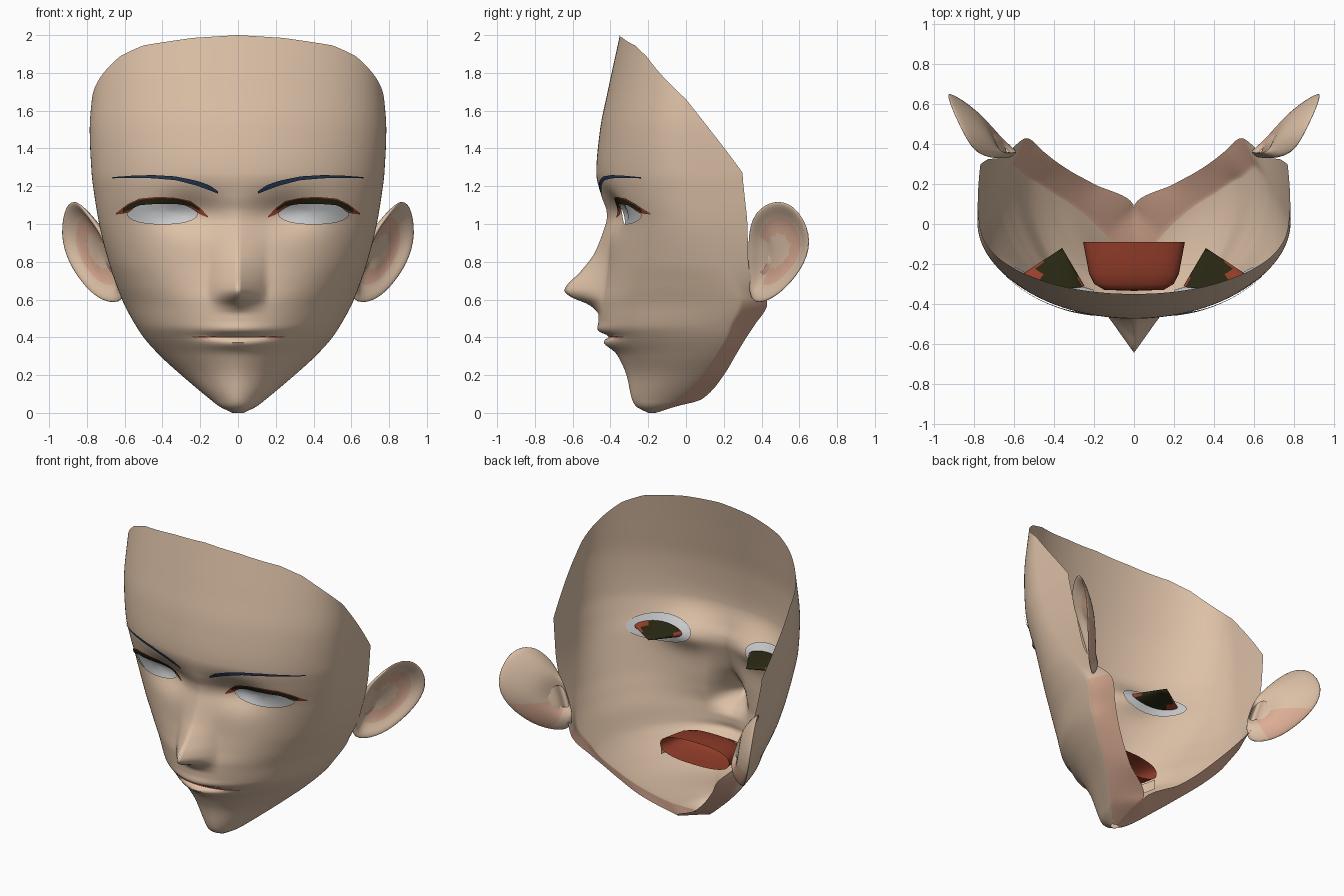
import bpy, bmesh, math
from mathutils import Vector

if "Cube" in bpy.data.objects:
    bpy.data.objects.remove(bpy.data.objects["Cube"])


def material(name, r, g, b):
    m = bpy.data.materials.new(name)
    m.diffuse_color = (r, g, b, 1)
    m.use_nodes = True
    m.node_tree.nodes["Principled BSDF"].inputs["Base Color"].default_value = m.diffuse_color
    return m


SKIN = material("skin", .72, .53, .385)
PINK = material("pink skin", .72, .42, .30)
WHITE = material("eye white", .6, .61, .62)
OLIVE = material("dark olive", .022, .02, .006)
RED = material("lash red", .30, .05, .025)
MOUTH = material("mouth red", .28, .045, .022)
NAVY = material("brow navy", .02, .045, .10)


def table(rows, t, smooth=False):
    """Lookup by first entry of each row: linear, or monotone cubic."""
    if t <= rows[0][0]:
        return rows[0][1:]
    if t >= rows[-1][0]:
        return rows[-1][1:]
    i = next(k for k in range(len(rows) - 1) if t <= rows[k + 1][0])
    a, b = rows[i], rows[i + 1]
    h = b[0] - a[0]
    f = (t - a[0]) / h
    out = []
    for k in range(1, len(a)):
        if not smooth:
            out.append(a[k] + (b[k] - a[k]) * f)
            continue

        def slope(j):
            j = max(0, min(len(rows) - 2, j))
            return (rows[j + 1][k] - rows[j][k]) / (rows[j + 1][0] - rows[j][0])

        def tangent(p, q):
            return 2 * p * q / (p + q) if p * q > 0 else 0
        s = slope(i)
        m0, m1 = tangent(slope(i - 1), s), tangent(s, slope(i + 1))
        out.append(a[k] * (1 + 2 * f) * (1 - f) ** 2 + b[k] * f * f * (3 - 2 * f)
                   + h * m0 * f * (1 - f) ** 2 + h * m1 * f * f * (f - 1))
    return out


def finish(name, bm, mats, rule=None, mirror=True, subsurf=0, angle=50):
    bmesh.ops.remove_doubles(bm, verts=bm.verts, dist=.0004)
    bmesh.ops.recalc_face_normals(bm, faces=bm.faces)
    if rule:
        for f in bm.faces:
            f.material_index = rule(f.calc_center_median())
    me = bpy.data.meshes.new(name)
    bm.to_mesh(me)
    bm.free()
    ob = bpy.data.objects.new(name, me)
    bpy.context.collection.objects.link(ob)
    for m in mats:
        me.materials.append(m)
    bpy.ops.object.select_all(action='DESELECT')
    ob.select_set(True)
    bpy.context.view_layer.objects.active = ob
    bpy.ops.object.shade_smooth_by_angle(angle=math.radians(angle))
    if mirror:
        ob.modifiers.new("mirror", 'MIRROR')
    if subsurf:
        s = ob.modifiers.new("smooth", 'SUBSURF')
        s.levels = s.render_levels = subsurf
    return ob


def loft(bm, rows, closed=False):
    """Skin quads between equally long rows of points."""
    vs = [[bm.verts.new(p) for p in r] for r in rows]
    n = len(rows[0])
    for a, b in zip(vs, vs[1:]):
        for i in range(n if closed else n - 1):
            j = (i + 1) % n
            bm.faces.new((a[i], a[j], b[j], b[i]))
    return vs


# Horizontal sections: z, half width, front y, y of widest point, back y, back x, roundness
SECTIONS = [
    (0, .03, -.20, -.17, -.16, 0, 2), (.035, .10, -.265, -.11, -.05, 0, 1.9),
    (.07, .145, -.285, -.05, .08, 0, 1.8), (.2, .30, -.315, .09, .20, .20, 1.7),
    (.3, .41, -.36, .16, .26, .31, 1.75), (.4, .50, -.43, .22, .32, .40, 1.85),
    (.46, .54, -.462, .24, .36, .45, 1.9), (.58, .605, -.465, .29, .43, .54, 1.95),
    (.68, .645, -.445, .25, .36, .63, 2.05), (.8, .685, -.425, .18, .33, .68, 2.1),
    (1.0, .735, -.412, .10, .325, .73, 2.1), (1.15, .76, -.452, .06, .31, .755, 2.05),
    (1.27, .775, -.475, .03, .30, .77, 2), (1.5, .785, -.455, .01, .30, .78, 2),
    (1.7, .77, -.415, 0, .30, .77, 2), (2.0, .74, -.35, 0, .30, .74, 2)]
NOSE = [(.53, 0), (.57, .045), (.62, .16), (.65, .193), (.75, .125), (.85, .062), (1.0, .018), (1.08, 0)]
EX, EZ, EW, EH = .40, 1.055, .185, .055


def bump(d, s):
    return math.exp(-(d / s) ** 2)


def face_y(x, z):
    w, yf, yc, _, _, n = table(SECTIONS, z, True)
    y = yc - (yc - yf) * max(0, 1 - min(1, x / w) ** n) ** (1 / n)
    y -= table(NOSE, z, True)[0] * max(0, 1 - x / .155) ** 1.1        # nose ridge
    y += .068 * bump(x - .25, .17) * bump(z - 1.065, .1)              # eye socket
    side = bump(x, .17)
    y += side * (.035 * bump(z - .405, .014) - .026 * bump(z - .365, .03) - .012 * bump(z - .44, .025))
    return y


def eye_r(x, z):
    return (abs((x - EX) / EW) ** 2.2 + abs((z - EZ) / EH) ** 2.2) ** (1 / 2.2)


# Face shell: swept sections, top trimmed along a sloping edge
TOP = [(0, 2.0), (.21, 1.985), (.47, 1.945), (.62, 1.89), (.77, 1.8), (1, 1.66), (1.4, 1.5), (2, 1.27)]
FRONT, BACK, LOW, HIGH = 56, 8, 92, 18
rows = []
for r in range(LOW + HIGH + 1):
    row = []
    for c in range(FRONT + BACK + 1):
        s = c / FRONT if c <= FRONT else 1 + (c - FRONT) / BACK
        z = 1.27 * min(r, LOW) / LOW
        if r > LOW:
            z += (table(TOP, s)[0] - 1.27) * (r - LOW) / HIGH
        w, yf, yc, yb, xb, n = table(SECTIONS, z, True)
        if s <= 1:
            x = w * math.sin(s * math.pi / 2)
            e = eye_r(x, z)
            if .85 < e < 1.15:                                       # snap to eye outline
                x, z = EX + (x - EX) / e, EZ + (z - EZ) / e
            row.append((x, face_y(x, z), z))
        else:
            row.append((w + (xb - w) * (s - 1), yc + (yb - yc) * (s - 1), z))
    rows.append(row)
bm = bmesh.new()
loft(bm, rows)
hole = [f for f in bm.faces if f.calc_center_median().y < 0
        and all(eye_r(v.co.x, v.co.z) < 1.01 for v in f.verts)]
bmesh.ops.delete(bm, geom=hole, context='FACES')


def under_jaw(c):
    return 1 if c.z < .6 and c.y > table(SECTIONS, c.z, True)[2] + .004 else 0


finish("face_shell", bm, [SKIN, PINK], under_jaw)


# Eye whites: rounded plates just behind the openings
def eye_ring(k, depth, h=.085):
    pts = []
    for i in range(32):
        a = i * math.tau / 32
        x, z = EX + .2 * k * math.cos(a), 1.068 + h * k * math.sin(a)
        pts.append((x, face_y(x, z) + depth, z))
    return pts


bm = bmesh.new()
loft(bm, [eye_ring(k, .012) for k in (1, .75, .5, .25, .0005)], True)
finish("eye_white", bm, [WHITE])

# Dark wedges behind the eyes
bm = bmesh.new()
base = eye_ring(.76, .022, .055)
tip = Vector((.36, -.12, 1.07))
loft(bm, [[Vector(p).lerp(tip, t) for p in base] for t in (0, .25, .5, .75, .999)], True)
finish("eye_back", bm, [OLIVE, RED], lambda c: 1 if c.x > .475 or c.x < .275 else 0)


# Strips lying on the face: (x, lower z, upper z)
def strip(name, prof, mat, lift):
    bm = bmesh.new()
    x0, x1 = prof[0][0], prof[-1][0]
    rows = []
    for i in range(33):
        x = x0 + (x1 - x0) * i / 32
        lo, hi = table(prof, x)
        rows.append([(x, face_y(x, z) - lift, z) for z in (lo, (lo + hi) / 2, hi)])
    loft(bm, rows)
    finish(name, bm, [mat])


strip("upper_lash", [(.205, 1.07, 1.085), (.25, 1.095, 1.115), (.32, 1.105, 1.133), (.42, 1.107, 1.138),
                     (.52, 1.1, 1.128), (.575, 1.075, 1.105), (.61, 1.06, 1.08)], OLIVE, .012)
strip("lash_edge", [(.16, 1.035, 1.042), (.2, 1.05, 1.085), (.25, 1.085, 1.122), (.33, 1.12, 1.139),
                    (.42, 1.125, 1.144), (.52, 1.11, 1.135), (.58, 1.06, 1.108), (.645, 1.05, 1.058)], RED, .008)
strip("eyebrow", [(.105, 1.16, 1.172), (.15, 1.178, 1.205), (.22, 1.204, 1.229), (.33, 1.232, 1.252),
                  (.45, 1.242, 1.259), (.56, 1.244, 1.256), (.665, 1.242, 1.248)], NAVY, .012)
strip("mouth_line", [(0, .398, .406), (.2, .398, .406), (.245, .401, .404)], MOUTH, .003)

# Mouth cavity: rounded bag widening to an open back
bm = bmesh.new()
rows = []
for y, w, h in ((-.335, .005, .005), (-.33, .15, .03), (-.3, .2, .05), (-.25, .225, .065), (-.17, .24, .072), (-.09, .255, .075)):
    row = []
    for i in range(33):
        a = i * math.tau / 32
        c, s = math.cos(a), math.sin(a)
        row.append((w * math.copysign(abs(c) ** .8, c), y, .42 + h * math.copysign(abs(s) ** .8, s)))
    rows.append(row)
loft(bm, rows)
finish("mouth_cavity", bm, [MOUTH], mirror=False)

# Lip lining: skin band curving back inside the mouth
bm = bmesh.new()
arc = [(0, -.345), (.1, -.335), (.17, -.315), (.22, -.27), (.25, -.2), (.268, -.12)]
loft(bm, [[(x, y, z) for x, y in arc] for z in (.335, .40)])
finish("lip_lining", bm, [SKIN])

# Ears: rim loop lofted inwards to a hollow and back to the head
RIM = [(.68, .325, .84), (.73, .325, .97), (.81, .36, 1.075), (.865, .46, 1.145), (.925, .585, 1.12),
       (.955, .68, .95), (.91, .645, .79), (.81, .535, .65), (.72, .43, .575), (.60, .335, .565), (.63, .325, .70)]
rim = [Vector(p) for p in RIM]
hollow, root = Vector((.765, .47, .86)), Vector((.62, .36, .79))
inward = Vector((-.86, .5, 0))
bm = bmesh.new()
rings = [
    [p.lerp(root, .75) for p in rim],
    [p.lerp(root, .5) + inward * .04 for p in rim],
    [p.lerp(root, .15) + inward * .025 for p in rim],
    rim,
    [p.lerp(hollow, .14) - inward * .004 for p in rim],
    [p.lerp(hollow, .34) + inward * .03 for p in rim],
    [p.lerp(hollow, .65) + inward * .035 for p in rim]]
vs = loft(bm, rings, True)
bm.faces.new(vs[-1])
ear = finish("ear", bm, [SKIN, PINK], subsurf=2, angle=180)
for f in ear.data.polygons:
    ring = f.index // len(rim)
    low_back = ring <= 2 and f.center.z < .8 and f.center.y > .4
    if low_back or (ring == 5 and f.center.y > .42):
        f.material_index = 1
